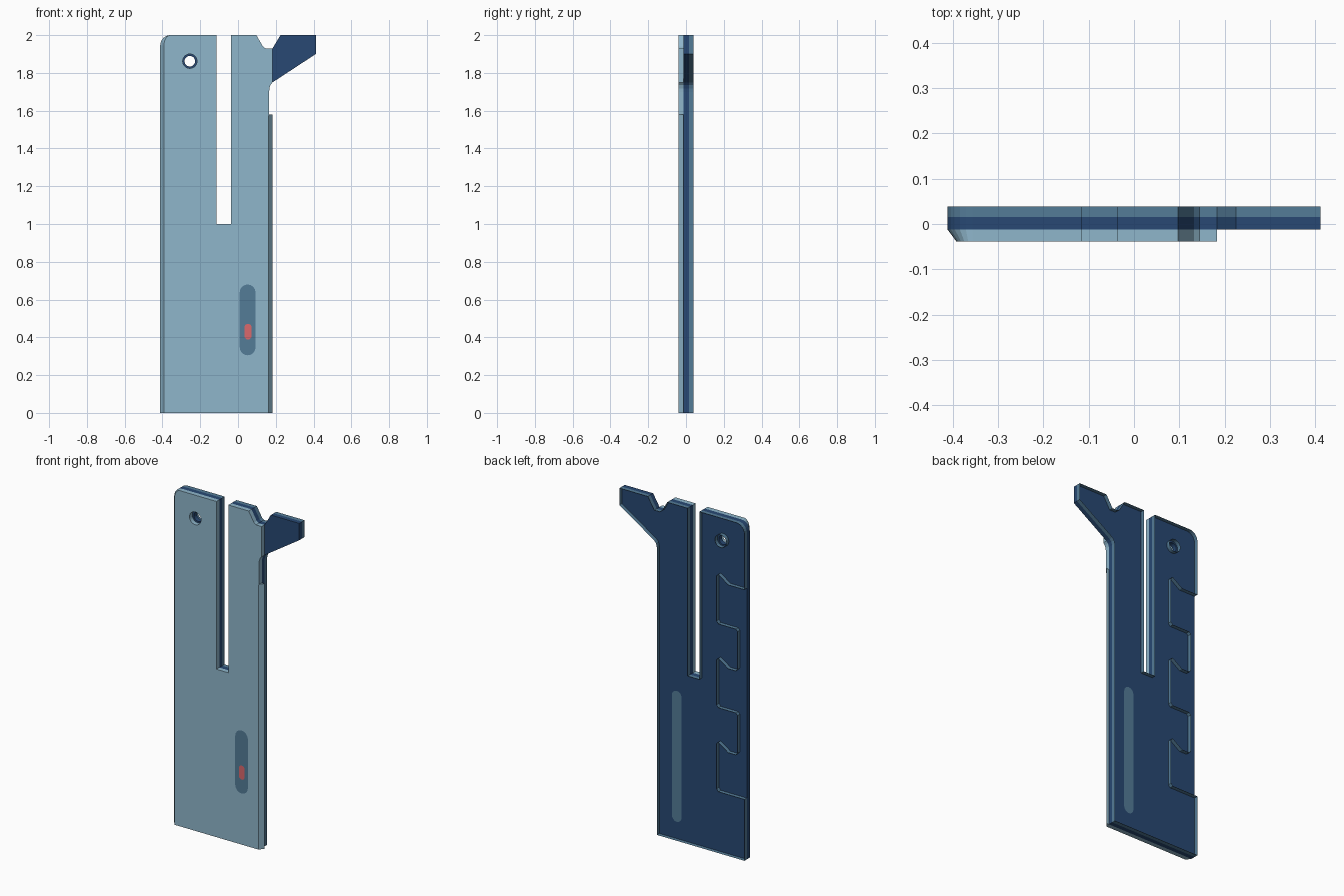
import bpy, bmesh, math
from mathutils import Vector
from mathutils.geometry import tessellate_polygon

if "Cube" in bpy.data.objects:
    bpy.data.objects.remove(bpy.data.objects["Cube"])


def material(name, rgb):
    m = bpy.data.materials.new(name)
    m.diffuse_color = (*rgb, 1)
    m.use_nodes = True
    m.node_tree.nodes["Principled BSDF"].inputs["Base Color"].default_value = m.diffuse_color
    return m


LIGHT = material("pale_steel_blue", (0.275, 0.47, 0.60))
MID = material("mid_steel_blue", (0.088, 0.20, 0.31))
NAVY = material("navy", (0.021, 0.066, 0.172))
RED = material("signal_red", (0.70, 0.14, 0.15))


def arc(cx, cz, r, a0, a1, n):
    return [(cx + r * math.cos(math.radians(a0 + (a1 - a0) * i / n)),
             cz + r * math.sin(math.radians(a0 + (a1 - a0) * i / n))) for i in range(n + 1)]


def circle(cx, cz, r, n=24):
    return arc(cx, cz, r, 0, 360, n)[:-1]


def pill(cx, z0, z1, r):
    return arc(cx, z1 - r, r, 0, 180, 8) + arc(cx, z0 + r, r, 180, 360, 8)


def finish(name, bm, mat):
    me = bpy.data.meshes.new(name)
    bm.to_mesh(me)
    bm.free()
    me.materials.append(mat)
    ob = bpy.data.objects.new(name, me)
    bpy.context.collection.objects.link(ob)
    return ob


def tessellate(loops):
    return tessellate_polygon([[Vector((x, z, 0)) for x, z in lp] for lp in loops])


def sheet(name, loops, y, facing, mat):
    """Flat x-z face at depth y, facing -1 (front) or +1 (back)."""
    bm = bmesh.new()
    vs = [bm.verts.new((x, y, z)) for lp in loops for x, z in lp]
    for tri in tessellate(loops):
        f = bm.faces.new([vs[i] for i in tri])
        f.normal_update()
        if f.normal.y * facing < 0:
            f.normal_flip()
    return finish(name, bm, mat)


def plate(name, loops, y0, y1, mat, front_fix=None, drop=()):
    """Extrude x-z loops (outline, then holes) from y0 to y1; drop unwanted caps."""
    bm = bmesh.new()
    fix = front_fix or (lambda x, z: (x, z))
    front, back = [], []
    for lp in loops:
        f = [bm.verts.new((fix(x, z)[0], y0, fix(x, z)[1])) for x, z in lp]
        b = [bm.verts.new((x, y1, z)) for x, z in lp]
        for i in range(len(lp)):
            j = (i + 1) % len(lp)
            bm.faces.new((f[i], f[j], b[j], b[i]))
        front += f
        back += b
    caps = {"front": [], "back": []}
    for tri in tessellate(loops):
        caps["front"].append(bm.faces.new([front[i] for i in tri]))
        caps["back"].append(bm.faces.new([back[i] for i in tri]))
    bmesh.ops.recalc_face_normals(bm, faces=bm.faces)
    for side in drop:
        bmesh.ops.delete(bm, geom=caps[side], context='FACES')
    return finish(name, bm, mat)


L = -0.412                             # left edge
Y = [-0.0385, -0.012, 0.015, 0.0385]   # layer boundaries

# Shared outline pieces, running clockwise from the bottom left
left_top = arc(L + 0.055, 1.945, 0.055, 180, 90, 6)
slot = [(-0.115, 2.0), (-0.115, 1.0), (-0.037, 1.0), (-0.037, 2.0)]
top_notch = [(0.097, 2.0), (0.132, 1.94), (0.145, 1.93), (0.183, 1.93)]
hook = [(0.225, 2.0), (0.412, 2.0), (0.412, 1.9)]
neck = [(0.183, 1.75), (0.172, 1.737), (0.166, 1.718), (0.165, 1.70)]
lip = [(0.165, 1.58), (0.183, 1.58), (0.183, 0.0)]

upper = left_top + slot + top_notch
front_outline = [(L, 0)] + upper + neck + lip
full_outline = [(L, 0)] + upper + hook + neck + [(0.165, 0)]

# Stepped teeth in the left wall of the back rim
teeth = [(L, 0.365)]
for k in range(3):
    z = 0.365 + 0.5 * k
    teeth += [(-0.24, z), (-0.228, z + 0.015), (-0.228, z + 0.285), (-0.24, z + 0.295),
              (-0.305, z + 0.25)]
    teeth += [(-0.355, z + 0.25), (-0.366, z + 0.262), (-0.366, z + 0.488),
              (-0.355, z + 0.5)] if k < 2 else [(L, z + 0.25)]
back_outline = [(L, 0)] + teeth + upper + hook + neck + [(0.165, 0)]


def chamfer(x, z):
    """Pull the front edge inward along the left side and lower right lip."""
    if x < L + 0.055:
        return L + 0.055 + (x - L - 0.055) * 0.64, z
    if x > 0.18 and z < 1.6:
        return 0.162, z
    return x, z


wide, narrow = circle(-0.255, 1.862, 0.038), circle(-0.255, 1.862, 0.028)
plate("front_cover", [front_outline, wide], Y[0], Y[1], LIGHT, chamfer, ["back"])
plate("core_plate", [full_outline, narrow], Y[1], Y[2], NAVY, None, ["front"])
# Open-backed rim: thin walls standing on the core
plate("back_rim", [back_outline, wide], Y[2], Y[3], MID, None, ["front", "back"])

# Exposed front parts of the core, and the rear of the lip
sheet("hook_face", [[(0.183, 1.75), (0.183, 1.93)] + hook], Y[1], -1, NAVY)
sheet("hole_rim", [wide, narrow], Y[1], -1, NAVY)
sheet("lip_back", [lip + [(0.165, 0)]], Y[1], 1, LIGHT)

# Inlaid strips
sheet("front_window", [pill(0.051, 0.305, 0.68, 0.042)], Y[0] - 0.001, -1, MID)
sheet("red_indicator", [pill(0.053, 0.388, 0.472, 0.019)], Y[0] - 0.002, -1, RED)
sheet("back_window", [pill(0.05, 0.10, 0.88, 0.032)], Y[2] + 0.001, 1, MID)
